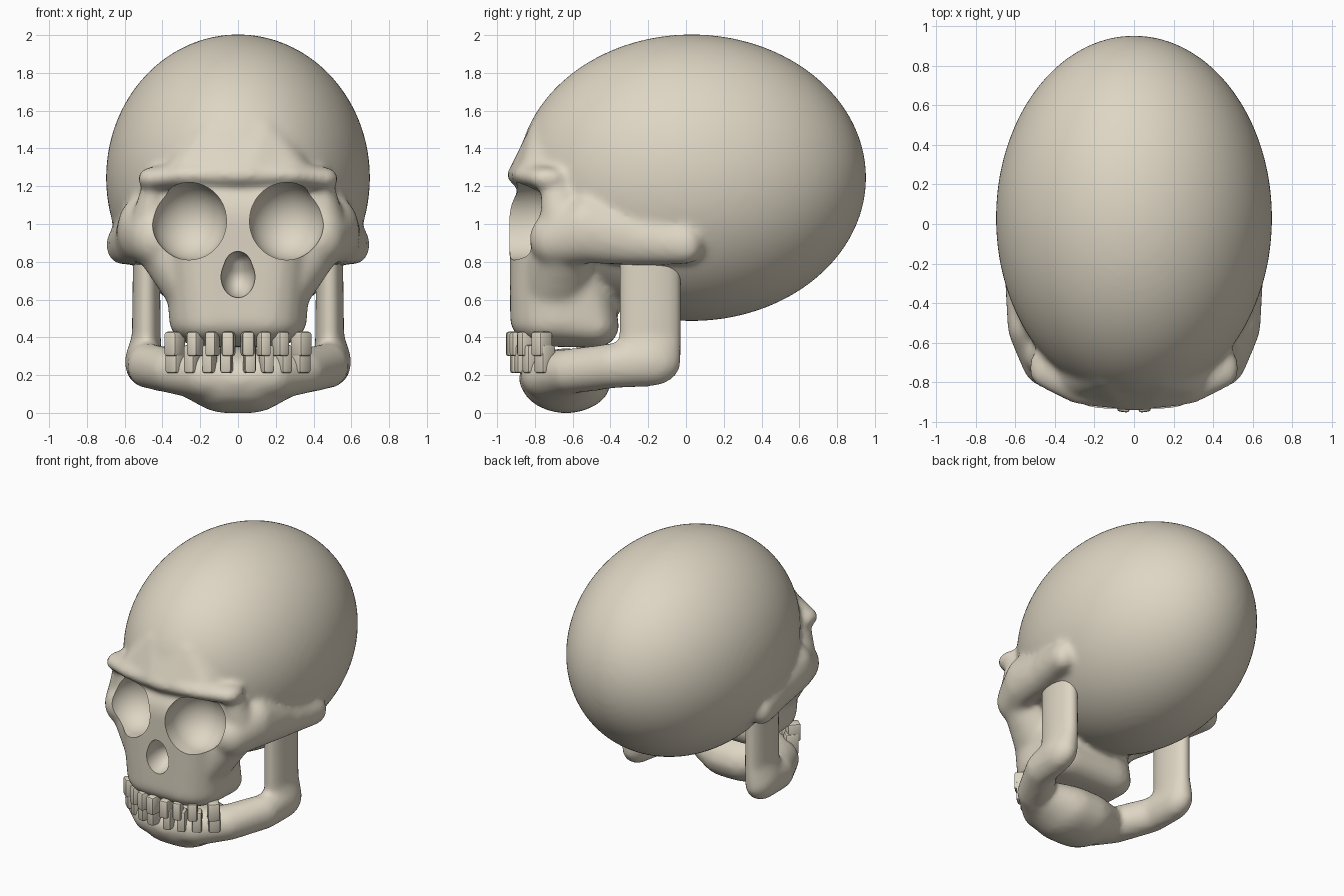
import bpy, bmesh, math
from mathutils import Matrix, Vector

default = bpy.data.objects.get("Cube")
if default:
    bpy.data.objects.remove(default, do_unlink=True)

BONE = (0.73, 0.67, 0.55, 1)
bone = bpy.data.materials.new("bone")
bone.use_nodes = True
bone.diffuse_color = BONE
bone.node_tree.nodes["Principled BSDF"].inputs["Base Color"].default_value = BONE


def unit_sphere(detail):
    bm = bmesh.new()
    bmesh.ops.create_icosphere(bm, subdivisions=detail, radius=1)
    points = [v.co.copy() for v in bm.verts]
    bm.free()
    return points


COARSE, MEDIUM, FINE = unit_sphere(3), unit_sphere(4), unit_sphere(5)


def hull(bm, balls, sphere=COARSE):
    """Closed skin stretched over ellipsoids given as (centre, radii)."""
    verts = [bm.verts.new(Vector(c) + Vector(p * r for p, r in zip(q, radii)))
             for c, radii in balls for q in sphere]
    bmesh.ops.convex_hull(bm, input=verts)
    loose = [v for v in verts if v.is_valid and not v.link_faces]
    bmesh.ops.delete(bm, geom=loose, context='VERTS')


def mirrored(balls):
    return [((-c[0], c[1], c[2]), r) for c, r in balls]


def chain(bm, balls):
    """Limb through successive ellipsoids, on both sides."""
    for side in (balls, mirrored(balls)):
        for pair in zip(side, side[1:]):
            hull(bm, pair)


def make_object(name, bm):
    bmesh.ops.recalc_face_normals(bm, faces=bm.faces)
    mesh = bpy.data.meshes.new(name)
    bm.to_mesh(mesh)
    bm.free()
    mesh.materials.append(bone)
    obj = bpy.data.objects.new(name, mesh)
    bpy.context.collection.objects.link(obj)
    return obj


def bake(obj):
    bpy.context.view_layer.update()
    graph = bpy.context.evaluated_depsgraph_get()
    mesh = bpy.data.meshes.new_from_object(obj.evaluated_get(graph))
    obj.modifiers.clear()
    obj.data = mesh


def fuse(obj, rounds):
    """Weld overlapping shells into one soft surface."""
    remesh = obj.modifiers.new("weld", 'REMESH')
    remesh.mode = 'VOXEL'
    remesh.voxel_size = 0.02
    soften = obj.modifiers.new("soften", 'SMOOTH')
    soften.factor = 0.5
    soften.iterations = rounds
    bake(obj)


def shade(obj, degrees):
    bpy.ops.object.select_all(action='DESELECT')
    obj.select_set(True)
    bpy.context.view_layer.objects.active = obj
    bpy.ops.object.shade_smooth_by_angle(angle=math.radians(degrees))


# Braincase
bm = bmesh.new()
hull(bm, [((0, .03, 1.245), (.699, .924, .759))], FINE)

# Midface and upper jaw
face = [((.2, -.7, 1.05), (.2, .235, .2)),
        ((.13, -.685, .48), (.235, .245, .13)),
        ((.17, -.48, .46), (.18, .125, .115))]
hull(bm, face + mirrored(face))

# Cheek slopes running down to the upper jaw
chain(bm, [((.36, -.64, .94), (.22, .175, .19)),
           ((.2, -.68, .64), (.2, .2, .1))])

# Brow ridge, sloping up into the forehead
brow = [((.0, -.84, 1.26), (.12, .11, .07)),
        ((.25, -.81, 1.26), (.14, .11, .065)),
        ((.47, -.73, 1.24), (.06, .095, .06))]
chain(bm, brow)
forehead = [((.06, -.84, 1.27), (.1, .1, .06)),
            ((.3, -.76, 1.27), (.1, .12, .06)),
            ((.12, -.6, 1.5), (.15, .23, .1))]
hull(bm, forehead + mirrored(forehead))

# Outer eye rims
chain(bm, [((.45, -.69, 1.22), (.05, .08, .06)),
           ((.46, -.65, 1.0), (.11, .12, .12))])

# Cheekbones and arches
chain(bm, [((.43, -.69, .92), (.14, .14, .15)),
           ((.51, -.52, .97), (.13, .14, .18)),
           ((.55, -.27, .92), (.105, .12, .14)),
           ((.615, 0, .89), (.085, .09, .105))])
skull = make_object("skull", bm)
fuse(skull, 11)

# Eye sockets and nose opening
bm = bmesh.new()
socket = [((.265, -1.1, 1.015), (.197, .15, .205)),
          ((.257, -.84, 1.015), (.2, .2, .205))]
hull(bm, socket, MEDIUM)
hull(bm, mirrored(socket), MEDIUM)
hull(bm, [((0, -.94, .72), (.09, .16, .11)),
          ((0, -.94, .765), (.075, .14, .09))], MEDIUM)
cutter = make_object("opening_cutter", bm)
cutter.hide_render = True
cut = skull.modifiers.new("openings", 'BOOLEAN')
cut.operation = 'DIFFERENCE'
cut.solver = 'EXACT'
cut.object = cutter
bake(skull)
bpy.data.objects.remove(cutter, do_unlink=True)
shade(skull, 45)

# Lower jaw: upright branches, side bars and chin
bm = bmesh.new()
chain(bm, [((.485, -.19, .82), (.072, .168, .06)),
           ((.485, -.19, .4), (.077, .168, .06)),
           ((.5, -.19, .27), (.1, .165, .13)),
           ((.48, -.38, .25), (.105, .11, .12)),
           ((.34, -.61, .22), (.125, .125, .12)),
           ((.17, -.74, .2), (.14, .135, .13)),
           ((0, -.76, .18), (.15, .125, .12))])
chin = [((.06, -.635, .17), (.22, .24, .172)),
        ((.2, -.62, .2), (.2, .17, .12))]
hull(bm, chin + mirrored(chin))
jaw = make_object("lower_jaw", bm)
fuse(jaw, 8)
shade(jaw, 60)


# Teeth set round the dental arch
def teeth(name, columns, low, high, inset):
    bm = bmesh.new()
    for x, width in columns:
        for side in (1, -1):
            y = -.91 + inset + 1.3 * x * x
            turn = math.atan(2.6 * x) * side
            place = (Matrix.Translation((x * side, y, (low + high) / 2))
                     @ Matrix.Rotation(turn, 4, 'Z')
                     @ Matrix.Diagonal((width, .09, high - low, 1)))
            bmesh.ops.create_cube(bm, size=1, matrix=place)
    obj = make_object(name, bm)
    bevel = obj.modifiers.new("rounding", 'BEVEL')
    bevel.width = .015
    bevel.segments = 2
    bake(obj)
    shade(obj, 40)


teeth("upper_teeth", [(.05, .065), (.135, .06), (.225, .065), (.335, .08)], .30, .43, 0)
teeth("lower_teeth", [(.06, .06), (.15, .06), (.24, .065), (.33, .08)], .21, .36, .02)
